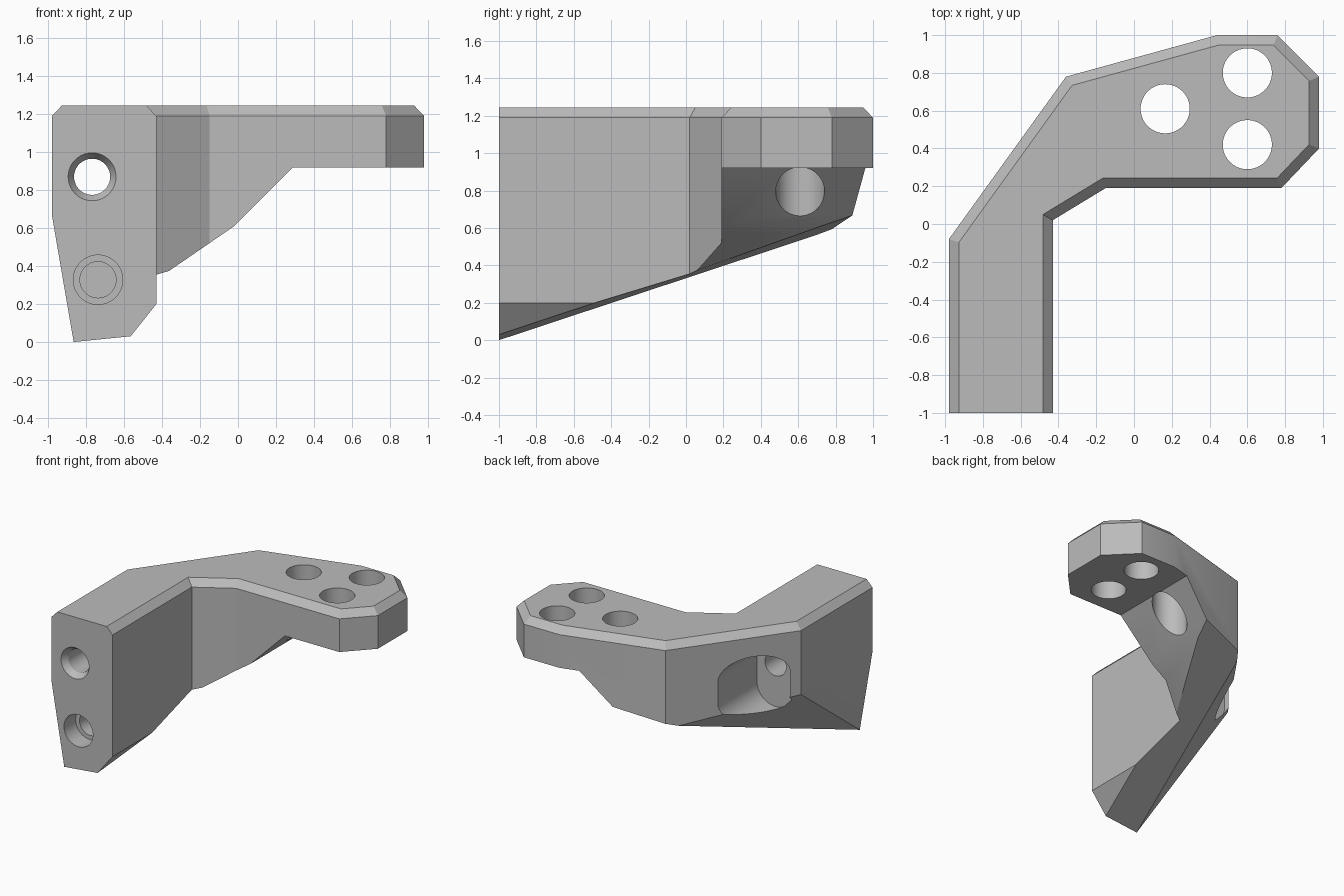
import bpy
import bmesh
import math
from mathutils import Vector

cube = bpy.data.objects.get("Cube")
if cube:
    bpy.data.objects.remove(cube)

grey = bpy.data.materials.new("light_grey")
grey.use_nodes = True
COLOUR = (0.5, 0.5, 0.5, 1)
grey.diffuse_color = COLOUR
grey.node_tree.nodes["Principled BSDF"].inputs["Base Color"].default_value = COLOUR


def loft(name, rings):
    """Closed solid through rings that share a vertex count."""
    bm = bmesh.new()
    loops = [[bm.verts.new(p) for p in ring] for ring in rings]
    n = len(loops[0])
    for a, b in zip(loops, loops[1:]):
        for i in range(n):
            j = (i + 1) % n
            bm.faces.new((a[i], a[j], b[j], b[i]))
    bm.faces.new(loops[0])
    bm.faces.new(loops[-1])
    bmesh.ops.recalc_face_normals(bm, faces=bm.faces)
    mesh = bpy.data.meshes.new(name)
    bm.to_mesh(mesh)
    bm.free()
    mesh.materials.append(grey)
    obj = bpy.data.objects.new(name, mesh)
    bpy.context.collection.objects.link(obj)
    return obj


def inset(points, widths):
    """Offset each edge of a counter-clockwise outline inward by its width."""
    result = []
    for i, p in enumerate(points):
        p = Vector(p)
        d1 = (p - Vector(points[i - 1])).normalized()
        d2 = (Vector(points[(i + 1) % len(points)]) - p).normalized()
        n1, n2 = Vector((-d1.y, d1.x)), Vector((-d2.y, d2.x))
        w1, w2 = widths[i - 1], widths[i]
        det = n1.x * n2.y - n1.y * n2.x
        result.append(p + Vector((w1 * n2.y - w2 * n1.y, w2 * n1.x - w1 * n2.x)) / det)
    return result


# Bracket body: angled outline with a chamfered top rim, front end left square
outline = [(-0.98, -1), (-0.43, -1), (-0.43, 0.02), (-0.15, 0.19), (0.78, 0.19), (0.98, 0.4),
           (0.98, 0.78), (0.76, 1), (0.44, 1), (-0.36, 0.78), (-0.98, -0.08)]
rim = inset(outline, [0] + [0.053] * (len(outline) - 1))
bracket = loft("bracket", [[(x, y, z) for x, y in ring]
                           for ring, z in ((outline, -0.1), (outline, 1.19), (rim, 1.245))])


def cut(cutter):
    cutter.hide_render = True
    mod = bracket.modifiers.new("cut", "BOOLEAN")
    mod.operation = "DIFFERENCE"
    mod.solver = "EXACT"
    mod.object = cutter
    bpy.context.view_layer.objects.active = bracket
    bpy.ops.object.modifier_apply(modifier=mod.name)
    bpy.data.objects.remove(cutter)


def cut_below(a, b, c):
    """Remove everything under the plane z = a*x + b*y + c."""
    square = [(-2, -2), (2, -2), (2, 2), (-2, 2)]
    top = [(x, y, a * x + b * y + c) for x, y in square]
    cut(loft("underside_cutter", [[(x, y, -20) for x, y in square], top]))


def cut_profile(points, y0, y1):
    """Remove an x-z profile running from y0 to y1."""
    cut(loft("profile_cutter", [[(x, y, z) for x, z in points] for y in (y0, y1)]))


def arc(cx, cy, r, start=0.0, sweep=2 * math.pi, steps=64):
    return [(cx + r * math.cos(start + sweep * i / steps),
             cy + r * math.sin(start + sweep * i / steps)) for i in range(steps)]


# Faceted underside of the leg
cut_below(0.1, 0.305, 0.392)
cut_below(-5.83, 0, -5.043)
cut_below(-1.026, 0.6, -0.2875)
cut_profile([(-0.605, -0.02), (-0.39, 0.25), (-0.39, -0.5), (-0.605, -0.5)], -1.2, 0)

# Sloped underside of the arm, ending in the flat plate
cut_profile([(-0.425, 0.332), (-0.02, 0.61), (0.29, 0.92), (1.3, 0.92), (1.3, -1), (-0.425, -1)],
            -0.5, 1.3)

# Vertical bolt holes
for x, y in ((0.165, 0.61), (0.6, 0.8), (0.6, 0.42)):
    circle = arc(x, y, 0.13)
    cut(loft("bolt_cutter", [[(u, v, z) for u, v in circle] for z in (0, 1.5)]))


def cut_bore(x, z, steps):
    """Stepped bore along y, given as (y, radius) pairs."""
    cut(loft("bore_cutter", [[(u, y, v) for u, v in arc(x, z, r)] for y, r in steps]))


# Countersunk through hole and counterbored blind hole in the front end
cut_bore(-0.768, 0.87, [(-1.05, 0.126), (-1, 0.126), (-0.95, 0.095), (0.1, 0.095)])
cut_bore(-0.737, 0.328, [(-1.05, 0.13), (-0.85, 0.13), (-0.85, 0.095), (-0.65, 0.095)])

# Slotted pocket in the slanted back wall
R = 0.165
slot = (arc(-0.765, 0.87, R, 0, math.pi, 32) + [(-0.765 - R, 0.87)]
        + arc(-0.765, 0.69, R, math.pi, math.pi, 32) + [(-0.765 + R, 0.69)])
cut_profile(slot, -0.055, 1.2)

# Smooth bores, crisp edges
for o in bpy.context.selected_objects:
    o.select_set(False)
bracket.select_set(True)
bpy.context.view_layer.objects.active = bracket
bpy.ops.object.shade_smooth_by_angle(angle=math.radians(20))
